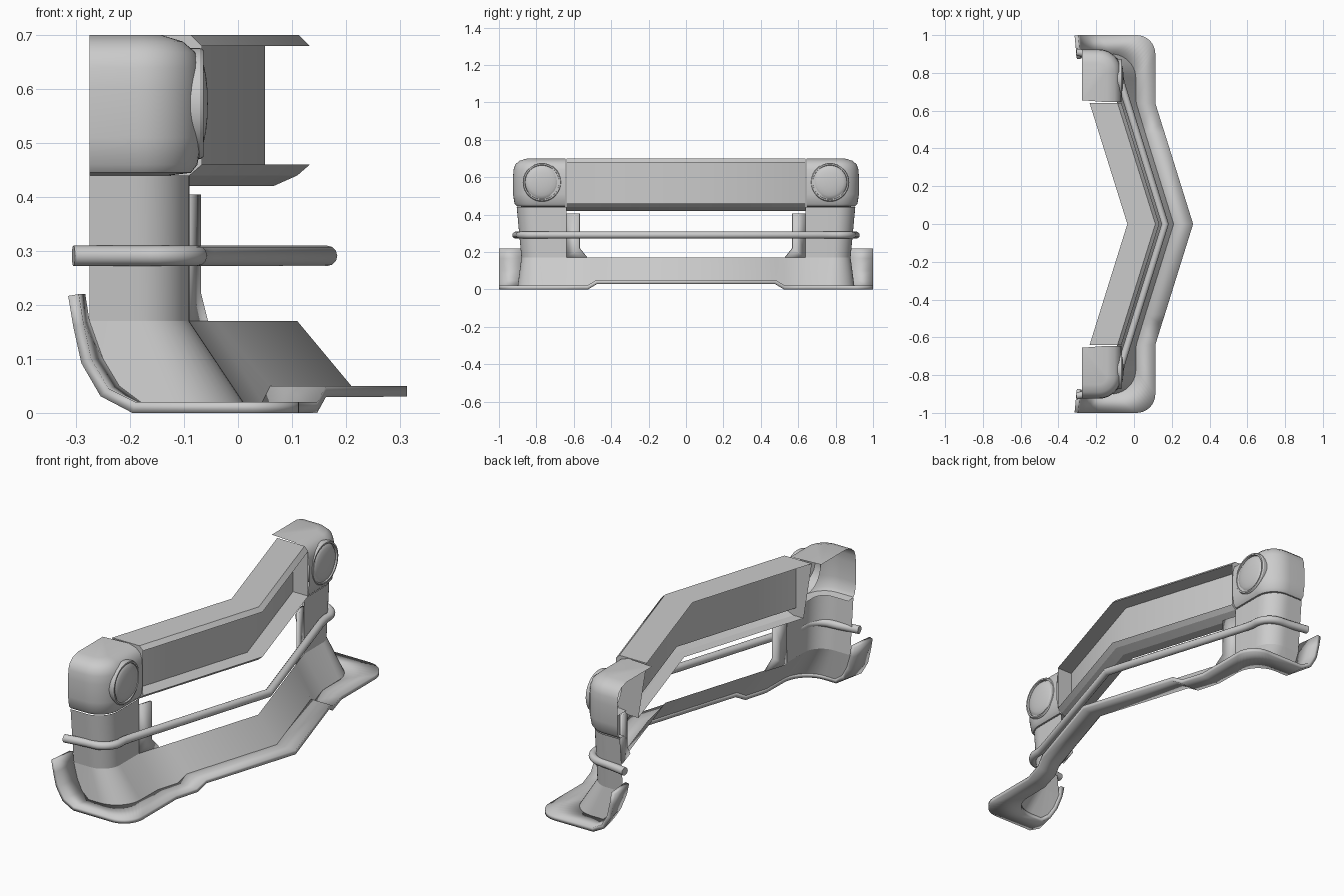
import bpy, bmesh
from math import sin, cos, pi

if "Cube" in bpy.data.objects:
    bpy.data.objects.remove(bpy.data.objects["Cube"])

SLOPE = 0.3125          # sweep-back of the chevron nose


def mesh_object(name, verts, faces, mirror=True, thick=0, angle=30):
    me = bpy.data.meshes.new(name)
    me.from_pydata(verts, [], faces)
    bm = bmesh.new()
    bm.from_mesh(me)
    bmesh.ops.remove_doubles(bm, verts=bm.verts, dist=0.0005)
    bm.to_mesh(me)
    bm.free()
    ob = bpy.data.objects.new(name, me)
    bpy.context.collection.objects.link(ob)
    bpy.ops.object.select_all(action='DESELECT')
    ob.select_set(True)
    bpy.context.view_layer.objects.active = ob
    bpy.ops.object.shade_smooth_by_angle(angle=angle * pi / 180)
    if mirror:
        m = ob.modifiers.new("mirror", 'MIRROR')
        m.use_axis = (False, True, False)
    if thick:
        s = ob.modifiers.new("thickness", 'SOLIDIFY')
        s.thickness = thick
        s.offset = -1
        s.use_even_offset = True
    return ob


def grid(name, rows, flip=False, **kw):
    n = len(rows[0])
    verts = [p for r in rows for p in r]
    faces = []
    for r in range(len(rows) - 1):
        for c in range(n - 1):
            f = [r * n + c, r * n + c + 1, (r + 1) * n + c + 1, (r + 1) * n + c]
            faces.append(f[::-1] if flip else f)
    return mesh_object(name, verts, faces, **kw)


def arc(cx, cy, r, z, n=10):
    return [(cx + r * cos(pi / 2 * i / n), cy + r * sin(pi / 2 * i / n), z)
            for i in range(n + 1)]


# Bumper lines from the centre out to the rear end
inner = [(.21, 0, .05), (.06, .48, .05), (.045, .53, .02), (.012, .64, .02)]
inner += arc(-.12, .77, .13, .02)
inner += [(-.18, .90, .02), (-.22, .895, .05), (-.25, .888, .10), (-.275, .88, .17)]
outer = [(.313, 0, .05), (.163, .48, .05), (.147, .53, .02), (.113, .64, .02)]
outer += arc(.013, .90, .10, .02)
outer += [(-.19, 1, .02), (-.24, 1, .045), (-.272, 1, .10), (-.286, 1, .165)]
mid = [(.11, 0, .17), (-.04, .48, .17), (-.056, .53, .17), (-.09, .64, .17)]
mid += arc(-.185, .785, .095, .17)
mid += [(-.20, .88, .17), (-.225, .88, .17), (-.25, .88, .17), (-.275, .88, .17)]
upper = [(-.09, .64, .44)] + arc(-.19, .805, .10, .44)
upper += [(-.20, .905, .44), (-.225, .905, .44), (-.25, .905, .44), (-.275, .905, .44)]

# Splitter lip with upturned ends
lip = list(zip(inner, outer)) + [((-.283, .875, .22), (-.295, 1, .22))]
grid("splitter_lip", lip, thick=.02)

# Sloped skirt and rounded corner walls
grid("bumper_skirt", list(zip(inner, mid)), flip=True)
grid("corner_wall", list(zip(mid[3:], upper)), flip=True)

# Posts beside the lower opening
post = [(.11 - SLOPE * y, y, z) for y, z in
        [(.53, .17), (.64, .17), (.64, .405), (.57, .405), (.57, .22)]]
mesh_object("opening_post", post, [(0, 1, 2, 3, 4)], thick=.012)

# Grille frame swept along the chevron
prof = [(-.035, .70), (.113, .70), (.133, .68), (.05, .68), (.05, .46),
        (.133, .46), (.11, .44), (.065, .42), (.01, .42)]
grid("grille_frame", [[(x - SLOPE * y, y, z) for x, z in prof] for y in (0, .64)], angle=15)
end = [(-.035, .70), (.113, .70), (.133, .68), (.133, .46), (.11, .44),
       (.065, .42), (.01, .42)]
mesh_object("grille_end", [(x - .2, .64, z) for x, z in end], [tuple(range(len(end)))])


# Headlight housings, open at the back
def pod_line(d, z):
    r = .12 - d
    return [(-.067 - d, .645, z)] + arc(-.187, .805, r, z) + [(-.275, .925 - d, z)]


sections = [(.06, .44), (.02, .445), (.008, .46), (0, .51), (0, .60), (.003, .64),
            (.012, .668), (.035, .688), (.075, .70)]
rows = [pod_line(d, z) for d, z in sections]
rows.append([(-.275, .655, .70)] * len(rows[0]))
grid("headlight_housing", rows, flip=True, angle=40)


# Round headlights
def lathe(name, profile, n=40):
    grid(name, [[(x, .77 + r * cos(2 * pi * i / n), .573 + r * sin(2 * pi * i / n))
                 for i in range(n + 1)] for r, x in profile], flip=True)


lathe("headlight_bezel", [(.103, -.12), (.103, -.07), (.099, -.064), (.092, -.064), (.09, -.075)])
lathe("headlight_lens", [(.09, -.075), (.085, -.069), (.07, -.063), (.05, -.059),
                         (.025, -.0565), (0, -.056)])

# Tubular bumper bar
half = [(.165, 0), (-.06, .72), (-.068, .75), (-.075, .78)]
half += [(x, y) for x, y, _ in arc(-.165, .80, .09, 0)[1:]]
half += [(-.20, .893), (-.305, .91)]
path = [(x, -y) for x, y in half[:0:-1]] + half
cu = bpy.data.curves.new("bumper_bar", 'CURVE')
cu.dimensions = '3D'
cu.bevel_depth = .019
cu.bevel_resolution = 4
cu.use_fill_caps = True
sp = cu.splines.new('POLY')
sp.points.add(len(path) - 1)
for p, (x, y) in zip(sp.points, path):
    p.co = (x, y, .291, 1)
bpy.context.collection.objects.link(bpy.data.objects.new("bumper_bar", cu))
